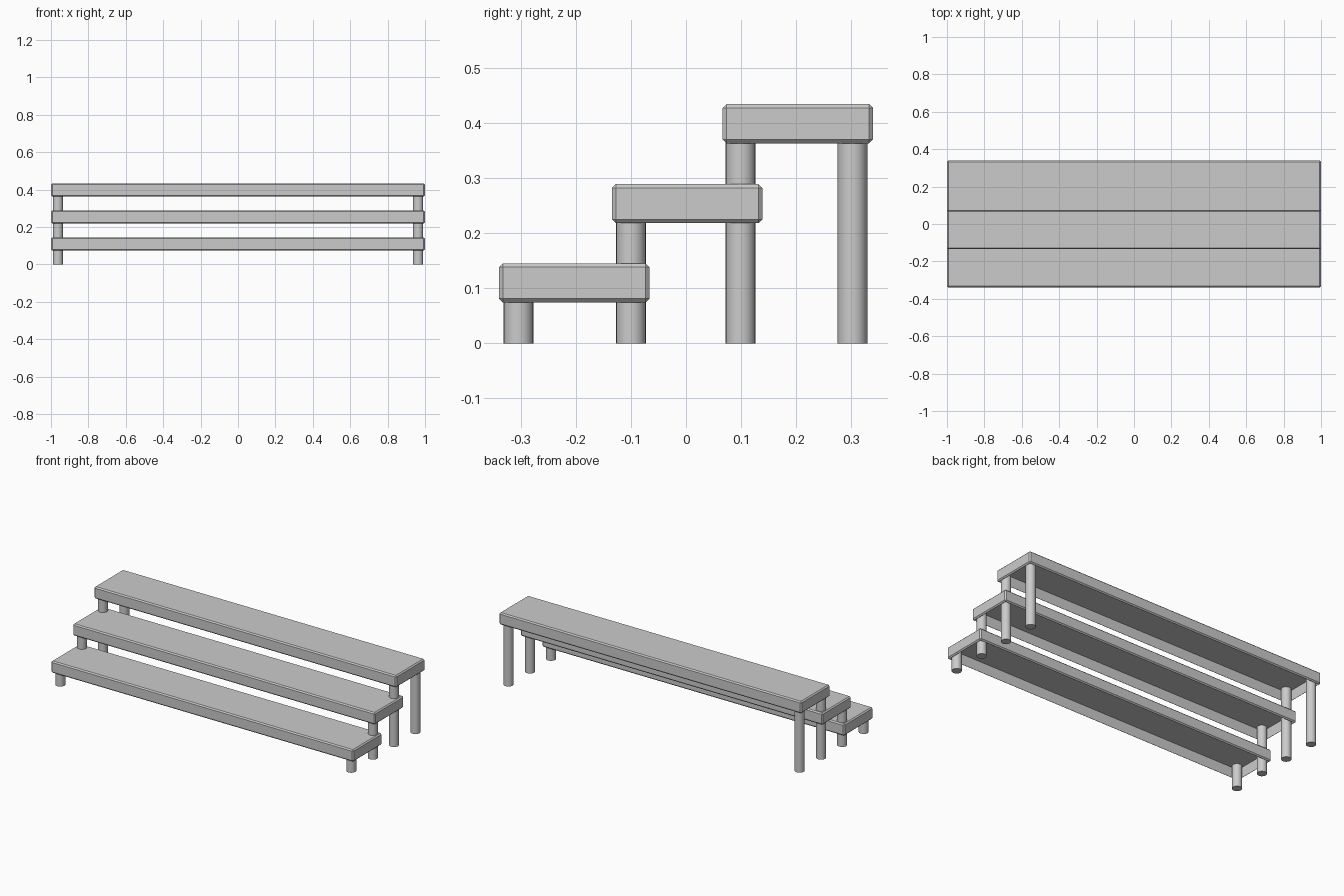
import bpy, bmesh
from mathutils import Vector

if "Cube" in bpy.data.objects:
    bpy.data.objects.remove(bpy.data.objects["Cube"])

CHAMFER = 0.007
DEPTH, HEIGHT = 0.273, 0.071


def tread(name, y, top):
    """Chamfered plank, hollowed out from below."""
    bm = bmesh.new()
    bmesh.ops.create_cube(bm, size=1)
    bmesh.ops.scale(bm, vec=(2.0, DEPTH, HEIGHT), verts=bm.verts)
    bmesh.ops.bevel(bm, geom=bm.edges[:], offset=CHAMFER, segments=1,
                    profile=0.5, affect='EDGES')
    bm.normal_update()
    bottom = min(bm.faces, key=lambda f: f.normal.z)
    bmesh.ops.inset_region(bm, faces=[bottom], thickness=0.002)
    inner = bmesh.ops.extrude_discrete_faces(bm, faces=[bottom])["faces"][0]
    bmesh.ops.translate(bm, verts=inner.verts[:], vec=Vector((0, 0, HEIGHT - 0.009)))
    bmesh.ops.recalc_face_normals(bm, faces=bm.faces[:])
    mesh = bpy.data.meshes.new(name)
    bm.to_mesh(mesh)
    bm.free()
    ob = bpy.data.objects.new(name, mesh)
    ob.location = (0, y, top - HEIGHT / 2)
    bpy.context.collection.objects.link(ob)


def leg(name, x, y, top):
    """Round post from the ground up to the underside of a tread."""
    bpy.ops.mesh.primitive_cylinder_add(vertices=24, radius=0.027, depth=top,
                                        location=(x, y, top / 2))
    bpy.context.object.name = name
    bpy.ops.object.shade_smooth_by_angle()


# Three rising treads
tops = {"lower": 0.145, "middle": 0.289, "upper": 0.434}
for (level, top), y in zip(tops.items(), (-0.203, 0.002, 0.203)):
    tread(level + "_tread", y, top)

# Four rows of legs, mirrored left and right
rows = [("lower_front", -0.304, 0.145), ("middle_front", -0.100, 0.289),
        ("upper_front", 0.099, 0.434), ("upper_back", 0.302, 0.434)]
for row, y, top in rows:
    for side, x in (("left", -0.963), ("right", 0.963)):
        leg(f"{row}_leg_{side}", x, y, top - 0.008)
